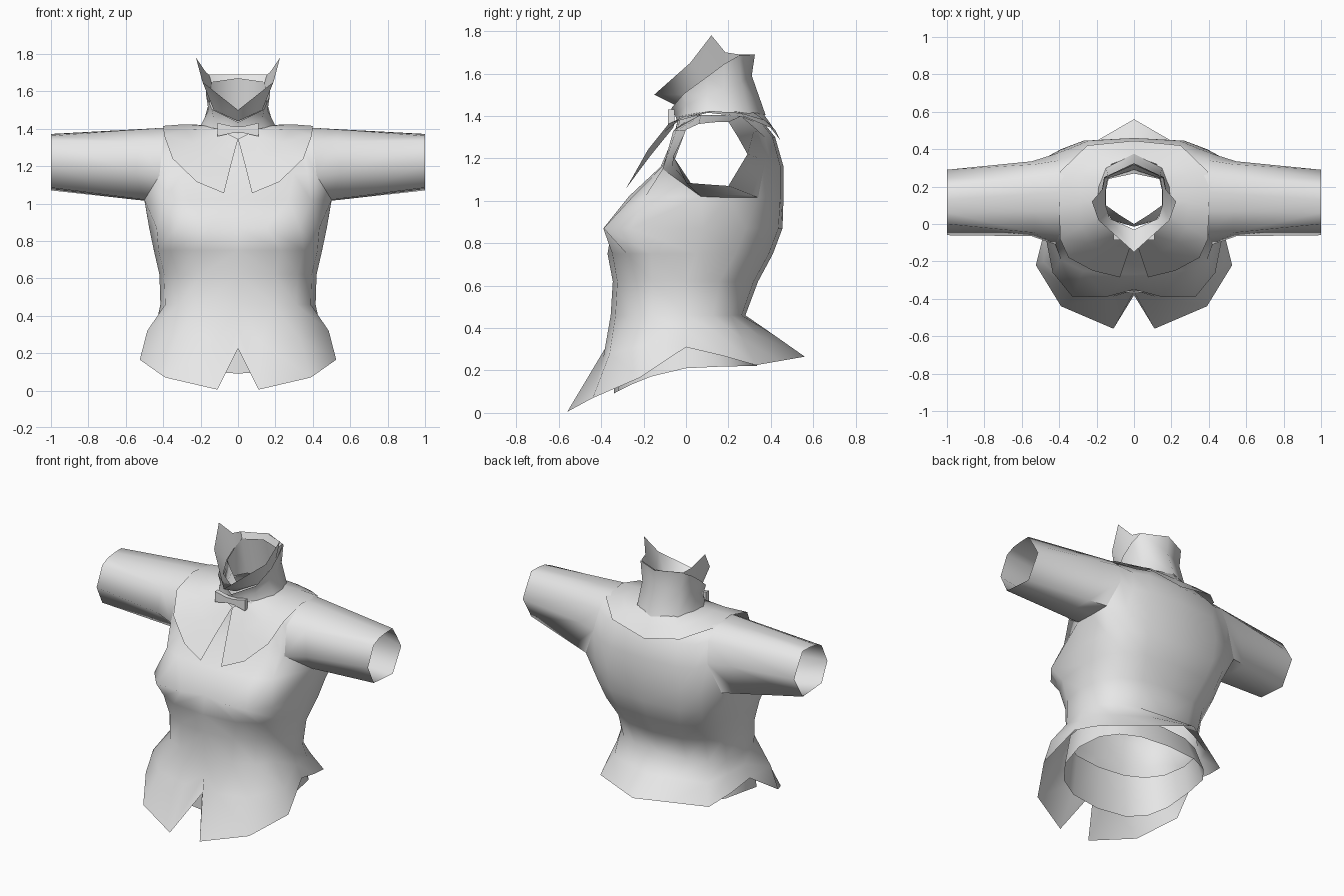
import bpy, bmesh, math

grey = bpy.data.materials.new("light_grey_cloth")
grey.diffuse_color = (0.8, 0.8, 0.8, 1)


def loft(name, rows, closed=False, flip=False, cap=False, skip=(), angle=60):
    """Skin rows of points for the +x half and mirror it across x = 0."""
    bm = bmesh.new()
    grid = [[bm.verts.new(p) for p in row] for row in rows]
    n = len(rows[0])
    for r in range(len(rows) - 1):
        for c in range(n if closed else n - 1):
            if (r, c) in skip:
                continue
            d = (c + 1) % n
            quad = [grid[r][c], grid[r + 1][c], grid[r + 1][d], grid[r][d]]
            bm.faces.new(quad[::-1] if flip else quad)
    if cap:
        bm.faces.new(grid[-1])
    mesh = bpy.data.meshes.new(name)
    bm.to_mesh(mesh)
    bm.free()
    mesh.materials.append(grey)
    ob = bpy.data.objects.new(name, mesh)
    bpy.context.collection.objects.link(ob)
    bpy.ops.object.select_all(action='DESELECT')
    ob.select_set(True)
    bpy.context.view_layer.objects.active = ob
    bpy.ops.object.shade_smooth_by_angle(angle=math.radians(angle))
    ob.modifiers.new("mirror", 'MIRROR')
    return ob


def half_ring(z, w, front, back, mid, p=0.65, n=8):
    """Half of a rounded-box outline, running from front centre to back centre."""
    pts = []
    for t in range(n + 1):
        a = math.pi * t / n
        c = math.cos(a)
        q = p if c > 0 else max(p, 0.57)
        x = 0 if t in (0, n) else w * math.sin(a) ** q
        y = mid + ((front if c > 0 else back) - mid) * abs(c) ** q
        pts.append((x, y, z))
    return pts


def blend(a, b, f, lift=0):
    return [tuple(u + (v - u) * f + (lift if i == 2 else 0)
                  for i, (u, v) in enumerate(zip(p, q))) for p, q in zip(a, b)]


# Jacket body, from neck down to waist
body = [half_ring(*r) for r in (
    (1.40, 0.17, -0.04, 0.35, 0.13),
    (1.375, 0.32, -0.04, 0.36, 0.15),
    (1.30, 0.39, -0.06, 0.42, 0.15, 0.35),
    (1.16, 0.42, -0.12, 0.46, 0.14, 0.35),
    (1.02, 0.48, -0.27, 0.46, 0.14, 0.6),
    (0.87, 0.475, -0.39, 0.455, 0.08),
    (0.75, 0.45, -0.37, 0.41, 0.05, 0.7),
    (0.62, 0.42, -0.345, 0.34, 0.0, 0.8),
    (0.46, 0.415, -0.355, 0.28, 0.0, 0.82))]
# Bust
body[5][:4] = [(0, -0.35, 0.87), (0.15, -0.39, 0.87), (0.33, -0.388, 0.87), (0.435, -0.26, 0.87)]

# Armhole edge shared by body and sleeve
armhole = {(4, 3): (0.50, 0.07, 1.02), (4, 4): (0.50, 0.20, 1.015), (4, 5): (0.50, 0.34, 1.015),
           (3, 5): (0.42, 0.375, 1.20), (2, 5): (0.40, 0.34, 1.33),
           (1, 5): (0.40, 0.26, 1.40), (1, 4): (0.40, 0.17, 1.405), (1, 3): (0.40, 0.07, 1.405),
           (2, 3): (0.40, -0.06, 1.33), (3, 3): (0.42, -0.11, 1.15)}
for (r, c), p in armhole.items():
    body[r][c] = p

# Flared hem, with a split front and a pointed back
body.append([(0, -0.36, 0.34), (0.12, -0.39, 0.26), (0.33, -0.36, 0.28), (0.485, -0.20, 0.32),
             (0.43, 0, 0.39), (0.41, 0.14, 0.38), (0.34, 0.27, 0.345), (0.17, 0.35, 0.36),
             (0, 0.415, 0.367)])
body.append([(0, -0.38, 0.225), (0.11, -0.56, 0.005), (0.39, -0.44, 0.07), (0.525, -0.22, 0.165),
             (0.47, 0, 0.31), (0.45, 0.17, 0.27), (0.40, 0.33, 0.225), (0.20, 0.445, 0.245),
             (0, 0.56, 0.265)])
loft("jacket_body", body, skip={(r, c) for r in (1, 2, 3) for c in (3, 4)}, angle=100)

# Sleeves
root = list(armhole.values())
cuff = [(1, y, z) for y, z in (
    (0, 1.085), (0.10, 1.077), (0.20, 1.07), (0.29, 1.22), (0.245, 1.30),
    (0.20, 1.372), (0.13, 1.37), (0.06, 1.362), (0, 1.335), (-0.06, 1.21))]
middle = [(x, min(max(y, -0.065), 0.335), z) for x, y, z in blend(root, cuff, 0.22)]
loft("sleeve", [root, middle, cuff], closed=True, flip=True, angle=80)

# Undershirt skirt hanging below the waist
shirt_hem = [(x, y, 0.215 + 0.02 * y if y > 0.1 else 0.217 - 0.65 * max(0, 0.1 - y) ** 2)
             for x, y, _ in half_ring(0, 0.43, -0.34, 0.335, 0, 0.75)]
loft("undershirt", [half_ring(0.38, 0.395, -0.335, 0.28, 0, 0.8), shirt_hem])

# Wide flat collar lying over the shoulders
neckline = [(0, -0.06, 1.345), (0.06, -0.05, 1.375), (0.12, -0.02, 1.40), (0.17, 0.06, 1.415),
            (0.18, 0.13, 1.42), (0.17, 0.24, 1.42), (0.12, 0.32, 1.415), (0, 0.365, 1.41)]
edge = [(0.075, -0.285, 1.055), (0.22, -0.25, 1.115), (0.35, -0.18, 1.24), (0.395, -0.08, 1.365),
        (0.40, 0.10, 1.415), (0.395, 0.28, 1.395), (0.25, 0.42, 1.335), (0, 0.445, 1.285)]
loft("shoulder_collar", [neckline, blend(neckline, edge, 0.5, 0.006), edge])

# Neck band, flaring at its slanted top edge
base = [(0, -0.04, 1.37), (0.14, 0.0, 1.395), (0.20, 0.10, 1.415), (0.19, 0.20, 1.415),
        (0.15, 0.30, 1.41), (0, 0.375, 1.405)]
band = [(0, -0.05, 1.40), (0.13, 0.0, 1.45), (0.158, 0.10, 1.50), (0.158, 0.18, 1.53),
        (0.14, 0.26, 1.56), (0, 0.31, 1.59)]
band_top = [(0, -0.07, 1.435), (0.14, -0.01, 1.505), (0.172, 0.10, 1.585), (0.172, 0.18, 1.645),
            (0.16, 0.25, 1.685), (0, 0.325, 1.69)]
loft("neck_band", [band_top, band, base])

# Raised wing points, opening outward from inside the band
wing = [(0, -0.15, 1.50), (0.19, 0.02, 1.65), (0.225, 0.12, 1.78), (0.17, 0.185, 1.70),
        (0.155, 0.25, 1.69), (0, 0.318, 1.69)]
wing_root = [(0, -0.03, 1.44), (0.13, 0.03, 1.50), (0.152, 0.10, 1.56), (0.152, 0.18, 1.61),
             (0.14, 0.245, 1.64), (0, 0.29, 1.63)]
loft("wing_collar", [wing, wing_root], angle=50)

# Inner collar with a low front
inner_top = [(0, 0.0, 1.47), (0.08, 0.05, 1.52), (0.15, 0.10, 1.56), (0.15, 0.18, 1.61),
             (0.14, 0.24, 1.65), (0, 0.27, 1.67)]
inner_base = [(x * 0.85, 0.13 + (y - 0.13) * 0.85, z) for x, y, z in base]
loft("inner_collar", [inner_top, inner_base])

# Bow tie
loft("bow_tie", [[(x, -0.085, 1.395 - h), (x, -0.055, 1.395 - h), (x, -0.055, 1.395 + h),
                  (x, -0.085, 1.395 + h)] for x, h in ((0, 0.018), (0.03, 0.018), (0.11, 0.036))],
     closed=True, flip=True, cap=True, angle=30)
